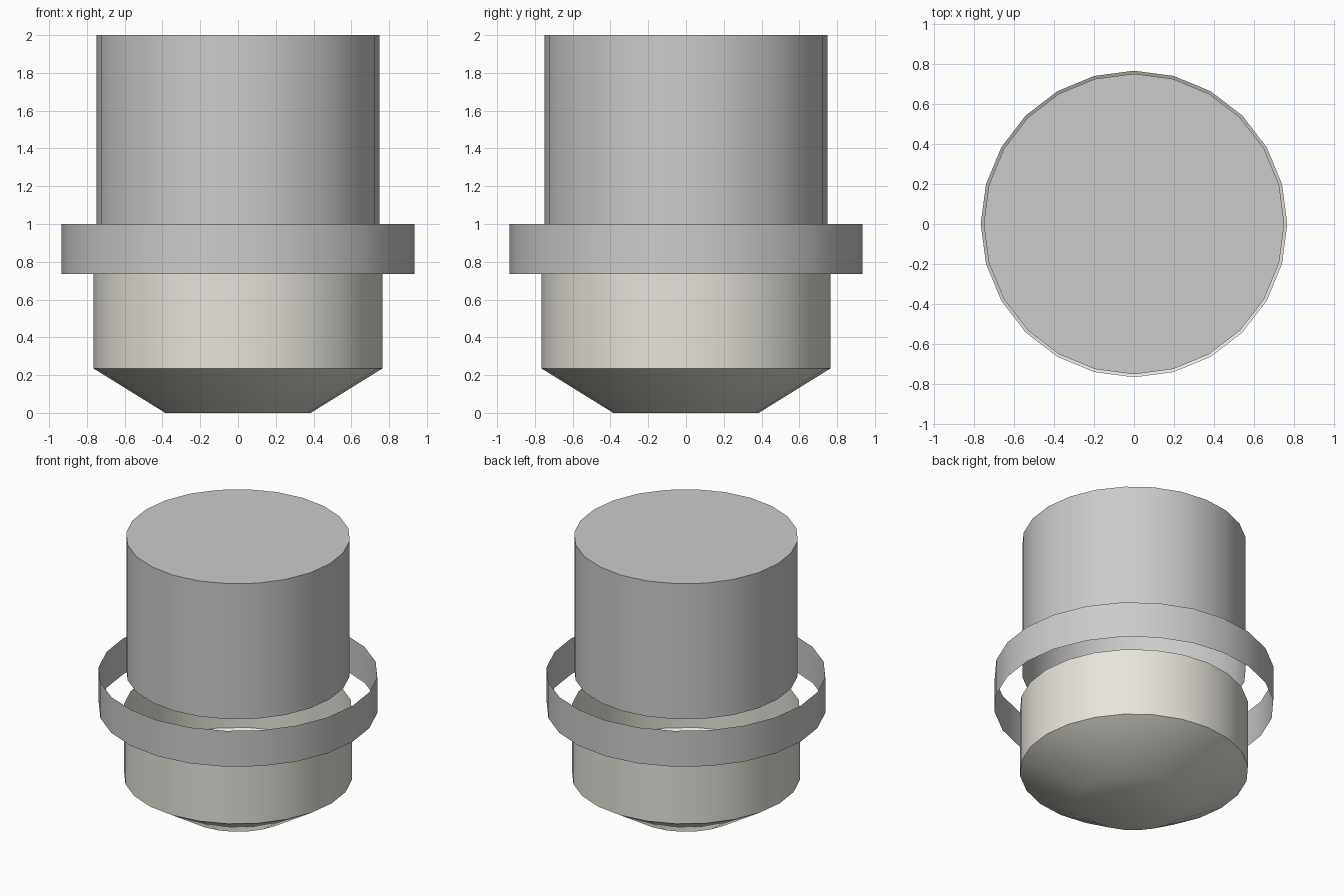
import bpy, bmesh, math

if "Cube" in bpy.data.objects:
    bpy.data.objects.remove(bpy.data.objects["Cube"])

SIDES = 24


def lathe(name, profile, cap_start=False, cap_end=False, colour=None, angle=40):
    """Revolve (radius, z) points into a thin shell, optionally capping its ends."""
    bm = bmesh.new()
    rings = []
    for r, z in profile:
        rings.append([bm.verts.new((r * math.cos(2 * math.pi * i / SIDES),
                                    r * math.sin(2 * math.pi * i / SIDES), z))
                      for i in range(SIDES)])
    for low, high in zip(rings, rings[1:]):
        for i in range(SIDES):
            j = (i + 1) % SIDES
            bm.faces.new((low[i], low[j], high[j], high[i]))
    if cap_start:
        bm.faces.new(rings[0][::-1])
    if cap_end:
        bm.faces.new(rings[-1])
    mesh = bpy.data.meshes.new(name)
    bm.to_mesh(mesh)
    bm.free()
    obj = bpy.data.objects.new(name, mesh)
    bpy.context.collection.objects.link(obj)
    if colour:
        mat = bpy.data.materials.new(name + "_material")
        mat.diffuse_color = colour
        mat.use_nodes = True
        mat.node_tree.nodes["Principled BSDF"].inputs["Base Color"].default_value = mat.diffuse_color
        mesh.materials.append(mat)
    bpy.ops.object.select_all(action='DESELECT')
    obj.select_set(True)
    bpy.context.view_layer.objects.active = obj
    bpy.ops.object.shade_smooth_by_angle(angle=math.radians(angle))
    return obj


# Upper cylinder: closed top, open underside
lathe("upper_cylinder", [(0.75, 1.0), (0.75, 2.0)], cap_end=True)

# Thin floating band
lathe("collar_band", [(0.935, 0.735), (0.935, 1.0)])

# Beige cup: open top, tapered and closed base
lathe("lower_cup", [(0.385, 0.0), (0.765, 0.235), (0.765, 0.735)],
      cap_start=True, colour=(0.80, 0.78, 0.71, 1))
